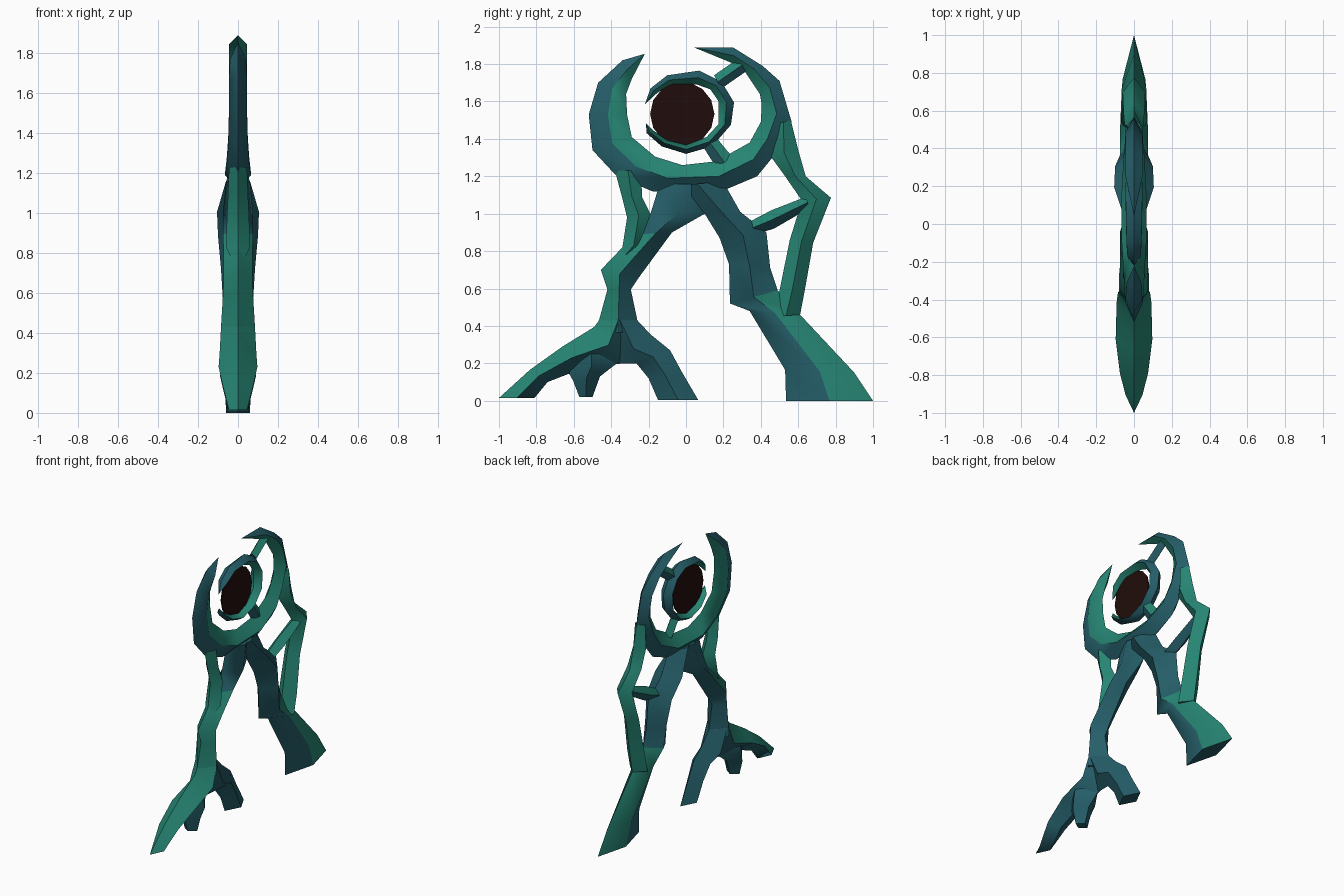
import bpy, bmesh, math


def material(name, rgb):
    m = bpy.data.materials.new(name)
    m.diffuse_color = (*rgb, 1)
    return m


GREEN, BLUE = 0, 1
PAINT = [material("sea green", (0.0194, 0.235, 0.172)),
         material("deep teal", (0.0185, 0.112, 0.14))]
DARK = material("dark maroon", (0.0144, 0.004, 0.0035))


def branch(name, stations, side_a, side_b, low=None):
    """Diamond-section limb in the YZ plane. Each station is
    (y, z of edge A, y, z of edge B, half thickness).
    low = (height, side_a, side_b) repaints the part below that height."""
    bm = bmesh.new()
    rings = []
    for ya, za, yb, zb, t in stations:
        ym, zm = (ya + yb) / 2, (za + zb) / 2
        rings.append([bm.verts.new(p) for p in
                      ((0, ya, za), (t, ym, zm), (0, yb, zb), (-t, ym, zm))])
    for r, s in zip(rings, rings[1:]):
        z = sum(v.co.z for v in r + s) / 8
        a, b = (low[1], low[2]) if low and z < low[0] else (side_a, side_b)
        for i, colour in enumerate((a, b, b, a)):
            j = (i + 1) % 4
            bm.faces.new((r[i], r[j], s[j], s[i])).material_index = colour
    for cap in (rings[0], rings[-1]):
        bm.faces.new(cap).material_index = side_b
    bmesh.ops.remove_doubles(bm, verts=bm.verts, dist=1e-4)
    bmesh.ops.dissolve_degenerate(bm, edges=bm.edges, dist=1e-4)
    bmesh.ops.recalc_face_normals(bm, faces=bm.faces)
    me = bpy.data.meshes.new(name)
    bm.to_mesh(me)
    bm.free()
    for m in PAINT:
        me.materials.append(m)
    ob = bpy.data.objects.new(name, me)
    bpy.context.collection.objects.link(ob)
    bpy.ops.object.select_all(action='DESELECT')
    ob.select_set(True)
    bpy.context.view_layer.objects.active = ob
    bpy.ops.object.shade_smooth_by_angle(angle=math.radians(60))
    return ob


# Large open crescent: outer edge, inner edge
branch("crescent", [
    (-.22, 1.855, -.22, 1.855, 0),
    (-.34, 1.82, -.29, 1.72, .04),
    (-.47, 1.70, -.32, 1.64, .045),
    (-.52, 1.53, -.315, 1.53, .045),
    (-.50, 1.34, -.29, 1.41, .048),
    (-.37, 1.20, -.165, 1.305, .055),
    (-.18, 1.12, -.02, 1.26, .065),
    (.19, 1.12, .16, 1.28, .065),
    (.38, 1.20, .34, 1.38, .055),
    (.47, 1.31, .40, 1.49, .048),
    (.565, 1.49, .405, 1.58, .045),
    (.50, 1.71, .395, 1.64, .045),
    (.41, 1.79, .315, 1.76, .045),
    (.25, 1.89, .26, 1.80, .045),
    (.04, 1.89, .04, 1.89, 0)], BLUE, GREEN)

# Small broken ring inside the crescent
branch("eye_ring", [
    (-.22, 1.585, -.22, 1.585, 0),
    (-.19, 1.67, -.155, 1.645, .035),
    (-.10, 1.74, -.08, 1.69, .04),
    (.07, 1.765, .06, 1.69, .042),
    (.19, 1.705, .13, 1.665, .045),
    (.257, 1.595, .175, 1.60, .045),
    (.24, 1.475, .175, 1.48, .045),
    (.14, 1.36, .11, 1.41, .045),
    (0, 1.32, 0, 1.37, .042),
    (-.13, 1.36, -.10, 1.395, .04),
    (-.21, 1.43, -.175, 1.445, .03),
    (-.215, 1.485, -.215, 1.485, 0)], BLUE, GREEN)

# Dark disc filling the ring
bpy.ops.mesh.primitive_cylinder_add(vertices=14, radius=.172, depth=.008,
                                    location=(0, -.02, 1.533),
                                    rotation=(0, math.pi / 2, 0))
disc = bpy.context.object
disc.name = "eye_disc"
disc.data.materials.append(DARK)

# Short struts tying the ring to the crescent
branch("upper_strut", [
    (.15, 1.74, .19, 1.67, .03),
    (.28, 1.83, .32, 1.76, .03)], GREEN, BLUE)
branch("lower_strut", [
    (.09, 1.36, .16, 1.41, .03),
    (.16, 1.25, .25, 1.30, .03)], BLUE, GREEN)

# Front leg and the slim strand beside it
branch("front_leg", [
    (-.14, 1.16, .14, 1.16, .06),
    (-.19, 1.00, .10, 1.00, .075),
    (-.25, .89, -.075, .90, .075),
    (-.34, .82, -.20, .73, .072),
    (-.455, .70, -.255, .655, .072),
    (-.42, .595, -.295, .595, .075),
    (-.465, .43, -.26, .43, .085),
    (-.49, .37, -.24, .36, .085)], BLUE, BLUE, (.85, GREEN, BLUE))
branch("front_strand", [
    (-.38, 1.23, -.24, 1.23, .045),
    (-.345, 1.10, -.235, 1.09, .05),
    (-.315, .98, -.19, 1.00, .055),
    (-.34, .82, -.22, .84, .06),
    (-.37, .77, -.30, .76, .03)], GREEN, GREEN)

# Three toes of the front leg
branch("front_toe", [
    (-.465, .43, -.26, .43, .085),
    (-.49, .395, -.34, .20, .092),
    (-.66, .29, -.56, .17, .097),
    (-.835, .165, -.74, .10, .075),
    (-1, .015, -.81, .015, .045)], GREEN, BLUE)
branch("middle_toe", [
    (-.65, .25, -.36, .25, .08),
    (-.64, .17, -.37, .20, .09),
    (-.605, .11, -.46, .13, .075),
    (-.57, .02, -.50, .02, .05)], BLUE, BLUE)
branch("rear_toe", [
    (-.45, .44, -.26, .43, .08),
    (-.37, .20, -.19, .355, .08),
    (-.265, .20, -.085, .27, .07),
    (-.20, .12, -.02, .15, .06),
    (-.15, .005, .065, .005, .055)], BLUE, BLUE)

# Heavy back leg with a wide foot
branch("back_leg", [
    (-.08, 1.15, .20, 1.17, .06),
    (.10, 1.00, .29, 1.01, .105),
    (.18, .87, .43, .90, .10),
    (.23, .73, .45, .71, .085),
    (.235, .52, .49, .59, .075),
    (.34, .48, .61, .46, .075),
    (.53, .165, .90, .15, .065),
    (.535, 0, 1, 0, .06)], BLUE, BLUE, (.52, BLUE, GREEN))

# Elbowed strand behind the back leg and its crossbar
branch("back_strand", [
    (.48, 1.48, .56, 1.50, .04),
    (.45, 1.31, .60, 1.34, .05),
    (.53, 1.20, .64, 1.20, .055),
    (.62, 1.07, .775, 1.085, .06),
    (.555, .86, .68, .845, .06),
    (.50, .59, .635, .59, .07),
    (.46, .45, .61, .46, .07)], GREEN, GREEN)
branch("crossbar", [
    (.345, .96, .37, .89, .04),
    (.46, 1.02, .47, .92, .045),
    (.64, 1.09, .66, 1.03, .04)], GREEN, BLUE)
